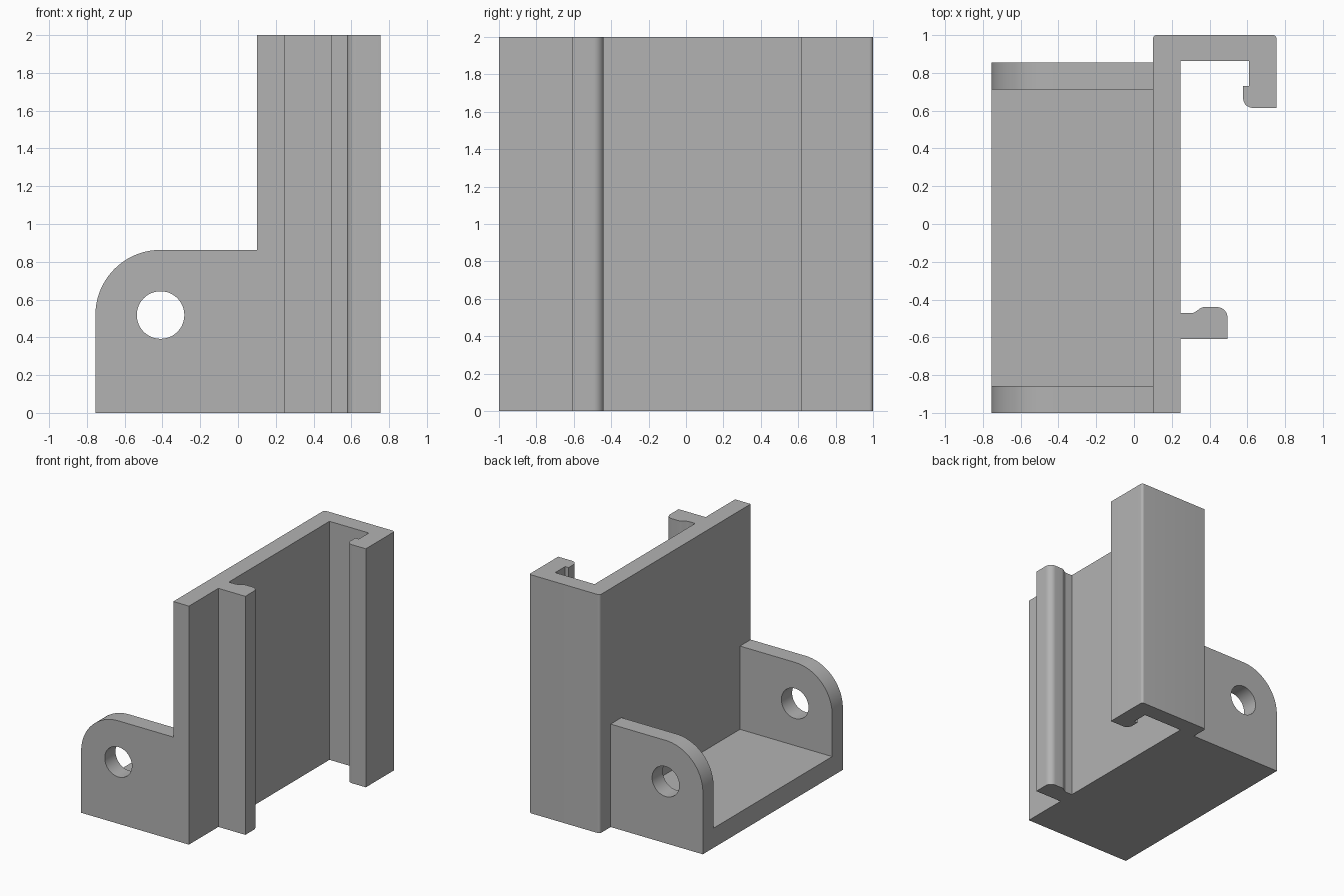
import bpy, bmesh, math
from mathutils import Vector

cube = bpy.data.objects.get("Cube")
if cube:
    bpy.data.objects.remove(cube, do_unlink=True)

grey = bpy.data.materials.new("plain grey")
grey.use_nodes = True
COLOUR = (0.45, 0.45, 0.45, 1)
grey.diffuse_color = COLOUR
grey.node_tree.nodes["Principled BSDF"].inputs["Base Color"].default_value = COLOUR


def rounded(corners, steps=12):
    """Outline from (x, y, radius) corners, with arcs where the radius is not zero."""
    out = []
    for i, (x, y, r) in enumerate(corners):
        p = Vector((x, y))
        if r == 0:
            out.append(p)
            continue
        a = (Vector(corners[i - 1][:2]) - p).normalized()
        b = (Vector(corners[(i + 1) % len(corners)][:2]) - p).normalized()
        half = a.angle(b) / 2
        centre = p + (a + b).normalized() * r / math.sin(half)
        start = p + a * r / math.tan(half) - centre
        end = p + b * r / math.tan(half) - centre
        sweep = math.atan2(start.x * end.y - start.y * end.x, start.dot(end))
        for k in range(steps + 1):
            t = sweep * k / steps
            c, s = math.cos(t), math.sin(t)
            out.append(centre + Vector((start.x * c - start.y * s, start.x * s + start.y * c)))
    return out


def extrude(name, outline, place, depth):
    """Solid made by placing a flat outline in space and pushing it along depth."""
    bm = bmesh.new()
    face = bm.faces.new([bm.verts.new(place(p)) for p in outline])
    new = bmesh.ops.extrude_face_region(bm, geom=[face])["geom"]
    bmesh.ops.translate(bm, vec=depth, verts=[v for v in new if isinstance(v, bmesh.types.BMVert)])
    bmesh.ops.recalc_face_normals(bm, faces=bm.faces)
    mesh = bpy.data.meshes.new(name)
    bm.to_mesh(mesh)
    bm.free()
    mesh.materials.append(grey)
    ob = bpy.data.objects.new(name, mesh)
    bpy.context.collection.objects.link(ob)
    return ob


def smooth(ob):
    bpy.ops.object.select_all(action="DESELECT")
    ob.select_set(True)
    bpy.context.view_layer.objects.active = ob
    bpy.ops.object.shade_smooth_by_angle(angle=math.radians(30))


# Upright channel: back plate, short clip and hooked arm in one section
section = [
    (0.1, -1, 0), (0.245, -1, 0),
    (0.245, -0.61, 0), (0.495, -0.61, 0), (0.495, -0.44, 0.055),      # short clip
    (0.36, -0.44, 0.04), (0.315, -0.472, 0.04), (0.245, -0.472, 0),
    (0.245, 0.862, 0), (0.61, 0.862, 0),                             # hooked arm
    (0.61, 0.73, 0), (0.578, 0.73, 0), (0.578, 0.615, 0.05),
    (0.755, 0.615, 0), (0.755, 1, 0.02), (0.1, 1, 0.02),
]
channel = extrude("channel", rounded(section), lambda p: (p.x, p.y, 0), (0, 0, 2))
smooth(channel)

# Mounting ears with a rounded outer corner and a bolt hole
WALL = 0.142
ear_shape = rounded([(0.1, 0, 0), (0.1, 0.863, 0), (-0.755, 0.863, 0.345), (-0.755, 0, 0)], 24)
for name, y in (("front_ear", -1), ("back_ear", 0.855 - WALL)):
    ear = extrude(name, ear_shape, lambda p: (p.x, y, p.y), (0, WALL, 0))
    hole_shape = [Vector((-0.41 + 0.126 * math.cos(k * math.tau / 48),
                          0.518 + 0.126 * math.sin(k * math.tau / 48))) for k in range(48)]
    cutter = extrude(name + "_hole_cutter", hole_shape,
                     lambda p: (p.x, y - 0.1, p.y), (0, WALL + 0.2, 0))
    cutter.hide_render = True
    cut = ear.modifiers.new("hole", "BOOLEAN")
    cut.operation = "DIFFERENCE"
    cut.solver = "EXACT"
    cut.object = cutter
    bpy.context.view_layer.objects.active = ear
    bpy.ops.object.modifier_apply(modifier=cut.name)
    bpy.data.objects.remove(cutter, do_unlink=True)
    smooth(ear)

# Floor between the ears
floor_shape = [Vector(c) for c in ((-0.755, -1 + WALL), (0.1, -1 + WALL),
                                   (0.1, 0.855 - WALL), (-0.755, 0.855 - WALL))]
extrude("floor", floor_shape, lambda p: (p.x, p.y, 0), (0, 0, 0.165))
